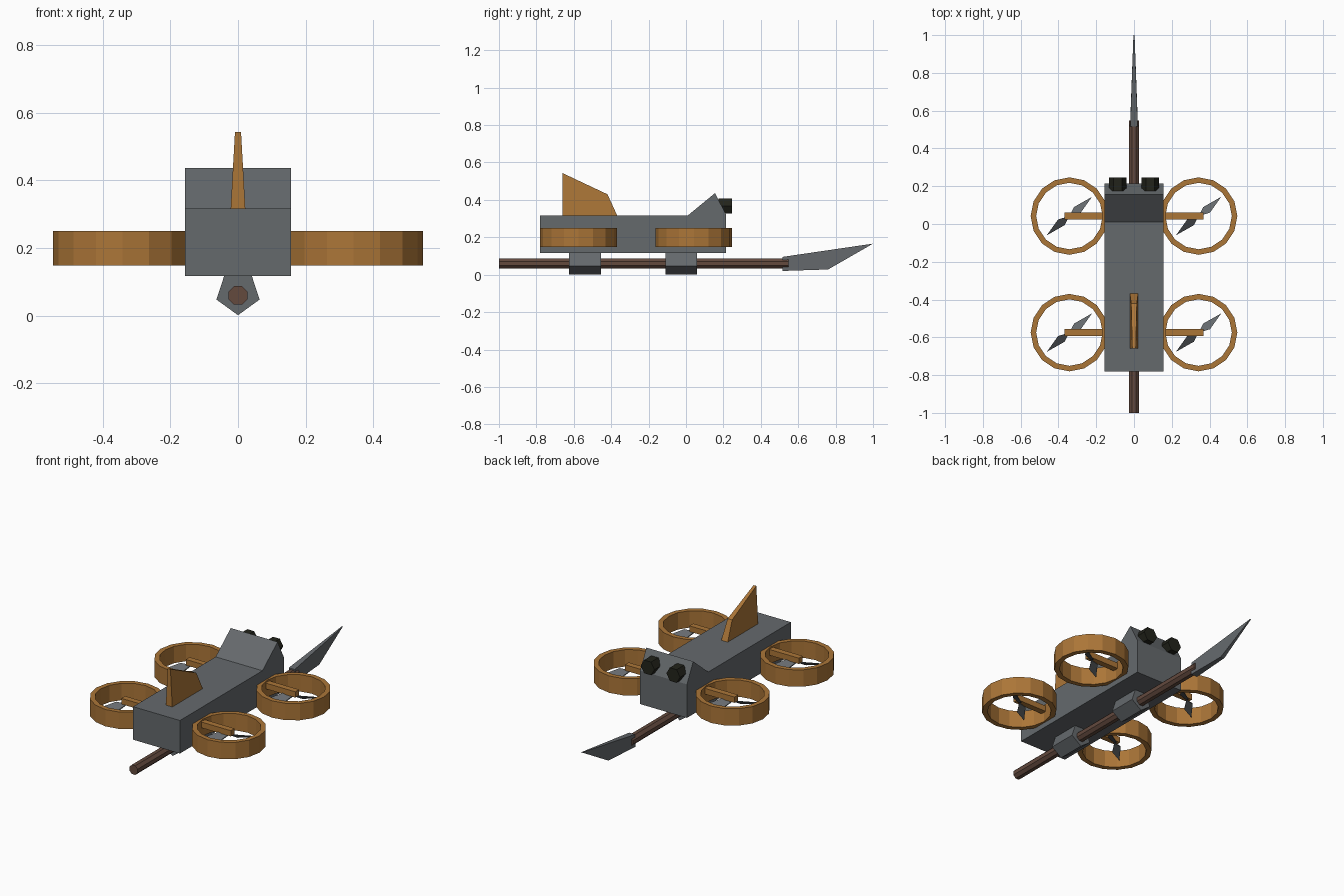
import bpy, bmesh, math
from mathutils import Matrix

if "Cube" in bpy.data.objects:
    bpy.data.objects.remove(bpy.data.objects["Cube"])


def material(name, rgb):
    m = bpy.data.materials.new(name)
    m.diffuse_color = (*rgb, 1)
    m.use_nodes = True
    m.node_tree.nodes["Principled BSDF"].inputs["Base Color"].default_value = m.diffuse_color
    return m


GREY = material("slate grey", (0.13, 0.142, 0.152))
WOOD = material("ochre wood", (0.41, 0.18, 0.039))
BROWN = material("dark brown", (0.125, 0.068, 0.048))
BLACK = material("near black", (0.016, 0.017, 0.011))


def finish(bm, name, mat):
    bmesh.ops.recalc_face_normals(bm, faces=bm.faces)
    me = bpy.data.meshes.new(name)
    bm.to_mesh(me)
    bm.free()
    me.materials.append(mat)
    ob = bpy.data.objects.new(name, me)
    bpy.context.collection.objects.link(ob)
    return ob


def loft(name, a, b, mat):
    """Solid between two matching outlines."""
    bm = bmesh.new()
    va, vb = [bm.verts.new(p) for p in a], [bm.verts.new(p) for p in b]
    bm.faces.new(va)
    bm.faces.new(vb[::-1])
    n = len(a)
    for i in range(n):
        bm.faces.new((va[i], va[(i + 1) % n], vb[(i + 1) % n], vb[i]))
    return finish(bm, name, mat)


def plate(name, profile, mat):
    """Side profile of (y, z, half width), symmetric in x."""
    return loft(name, [(-w, y, z) for y, z, w in profile],
                [(w, y, z) for y, z, w in profile], mat)


def rod(name, sides, r, x, z, y0, y1, start, mat):
    """Prism along y; start is the angle of the first corner."""
    angles = [start + math.tau * i / sides for i in range(sides)]
    ring = [(x + r * math.cos(t), z + r * math.sin(t)) for t in angles]
    return loft(name, [(px, y0, pz) for px, pz in ring],
                [(px, y1, pz) for px, pz in ring], mat)


def duct(name, cx, cy):
    """Faceted hollow ring around a rotor."""
    bm = bmesh.new()
    n = 16
    section = [(0.205, 0.148), (0.205, 0.25), (0.176, 0.25), (0.176, 0.148)]
    rows = []
    for i in range(n):
        t = math.tau * i / n
        rows.append([bm.verts.new((cx + r * math.cos(t), cy + r * math.sin(t), z))
                     for r, z in section])
    for i in range(n):
        p, q = rows[i], rows[(i + 1) % n]
        for j in range(4):
            k = (j + 1) % 4
            bm.faces.new((p[j], q[j], q[k], p[k]))
    finish(bm, name, WOOD)


# Body with a raised head wedge
W = 0.157
plate("body", [(-0.78, 0.117, W), (0.215, 0.117, W), (0.215, 0.32, W),
               (0.155, 0.436, W), (0.01, 0.317, W), (-0.78, 0.317, W)], GREY)

# Tail fin
plate("tail_fin", [(-0.66, 0.31, 0.022), (-0.365, 0.31, 0.022),
                   (-0.42, 0.43, 0.015), (-0.66, 0.543, 0.009)], WOOD)

# Eyes
for side in (-1, 1):
    rod("eye", 6, 0.046, side * 0.086, 0.368, 0.175, 0.245, 0, BLACK)

# Spear shaft, blade and the brackets that hold it
rod("spear_shaft", 8, 0.03, 0, 0.06, -1.0, 0.548, math.pi / 8, BROWN)
plate("spear_blade", [(0.515, 0.02, 0.021), (0.76, 0.028, 0.012),
                      (1.0, 0.166, 0.003), (0.515, 0.095, 0.02)], GREY)
for y in (-0.54, -0.025):
    rod("spear_bracket", 5, 0.067, 0, 0.068, y - 0.085, y + 0.085,
        -math.pi / 2, GREY)

# Four rotors: ring, arm and two pitched blades
BLADE = [(0, 0, 0.206), (-0.06, -0.018, 0.21),
         (-0.12, -0.102, 0.186), (-0.025, -0.048, 0.178)]
for cy in (0.042, -0.575):
    for side in (-1, 1):
        cx = side * 0.342
        duct("rotor_ring", cx, cy)
        x0, x1 = side * 0.15, side * 0.367
        arm = [(cy - 0.018, 0.205), (cy + 0.018, 0.205),
               (cy + 0.018, 0.24), (cy - 0.018, 0.24)]
        loft("rotor_arm", [(x0, y, z) for y, z in arm],
             [(x1, y, z) for y, z in arm], WOOD)
        for turn in (0, math.pi):
            move = Matrix.Translation((cx, cy, 0)) @ Matrix.Rotation(turn, 4, 'Z')
            ob = loft("rotor_blade", BLADE,
                      [(x, y, z - 0.006) for x, y, z in BLADE], GREY)
            ob.data.transform(move)
